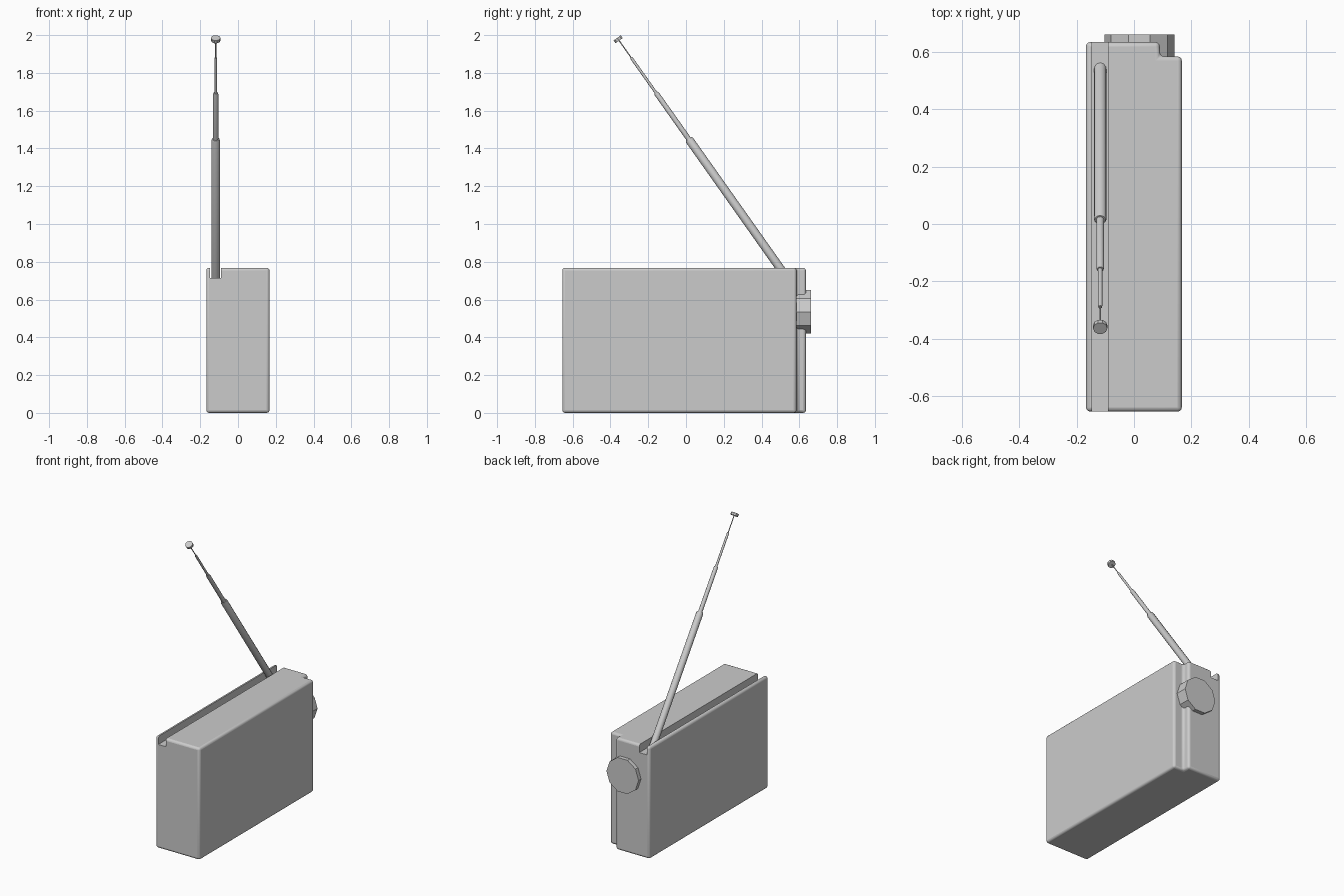
import bpy, bmesh, math
from mathutils import Vector, Matrix

if "Cube" in bpy.data.objects:
    bpy.data.objects.remove(bpy.data.objects["Cube"])


def make_object(name, bm):
    bmesh.ops.recalc_face_normals(bm, faces=bm.faces)
    mesh = bpy.data.meshes.new(name)
    bm.to_mesh(mesh)
    bm.free()
    obj = bpy.data.objects.new(name, mesh)
    bpy.context.collection.objects.link(obj)
    return obj


def prism(name, outline, z0, z1):
    bm = bmesh.new()
    face = bm.faces.new([bm.verts.new((x, y, z0)) for x, y in outline])
    ext = bmesh.ops.extrude_face_region(bm, geom=[face])
    verts = [v for v in ext["geom"] if isinstance(v, bmesh.types.BMVert)]
    bmesh.ops.translate(bm, verts=verts, vec=(0, 0, z1 - z0))
    return make_object(name, bm)


def lathe(name, profile, start, direction, sides):
    """Closed stepped rod: profile of (radius, distance) along a direction."""
    bm = bmesh.new()
    rings = []
    for r, d in profile:
        rings.append([bm.verts.new((r * math.cos(2 * math.pi * i / sides),
                                    r * math.sin(2 * math.pi * i / sides), d))
                      for i in range(sides)])
    for a, b in zip(rings, rings[1:]):
        for i in range(sides):
            j = (i + 1) % sides
            bm.faces.new((a[i], a[j], b[j], b[i]))
    bm.faces.new(rings[0])
    bm.faces.new(rings[-1])
    z = Vector(direction).normalized()
    x = Vector((1, 0, 0))
    y = z.cross(x)
    rot = Matrix((x, y, z)).transposed().to_4x4()
    bm.transform(Matrix.Translation(start) @ rot)
    return make_object(name, bm)


def smooth(obj, angle=35):
    bpy.ops.object.select_all(action='DESELECT')
    obj.select_set(True)
    bpy.context.view_layer.objects.active = obj
    bpy.ops.object.shade_smooth_by_angle(angle=math.radians(angle))


# Case with a stepped back corner and rounded edges
case = prism("radio_case", [(-0.168, -0.655), (0.167, -0.655), (0.167, 0.585),
                            (0.09, 0.585), (0.09, 0.635), (-0.168, 0.635)], 0, 0.768)
bevel = case.modifiers.new("rounded_edges", 'BEVEL')
bevel.width = 0.015
bevel.segments = 3
bevel.limit_method = 'ANGLE'

# Groove along the top that the aerial folds into
cutter = prism("groove_cutter", [(-0.147, -0.8), (-0.09, -0.8),
                                 (-0.09, 0.8), (-0.147, 0.8)], 0.713, 0.9)
cutter.hide_render = True
cutter.hide_set(True)
groove = case.modifiers.new("groove", 'BOOLEAN')
groove.operation = 'DIFFERENCE'
groove.solver = 'EXACT'
groove.object = cutter
smooth(case)

# Ten-sided tuning knob on the back, showing past the stepped corner
lathe("tuning_knob", [(0.122, 0), (0.122, 0.107)], (0.019, 0.555, 0.535), (0, 1, 0), 10)

# Telescopic aerial leaning towards the front
base = Vector((-0.118, 0.547, 0.697))
tip = Vector((-0.118, -0.362, 1.982))
axis = (tip - base).normalized()
length = (tip - base).length


def along(z):
    return (z - base.z) / axis.z


profile = []
z_from = base.z
for radius, z_to in [(0.0225, 1.45), (0.0135, 1.695), (0.0075, 1.88)]:
    profile += [(radius, along(z_from)), (radius, along(z_to) - 0.008),
                (radius * 0.85, along(z_to))]
    z_from = z_to
profile += [(0.003, along(z_from)), (0.003, length - 0.01)]
smooth(lathe("aerial", profile, base, axis, 12))

# Aerial end cap
lathe("aerial_cap", [(0.025, 0), (0.025, 0.018)], tip - axis * 0.014, axis, 10)
